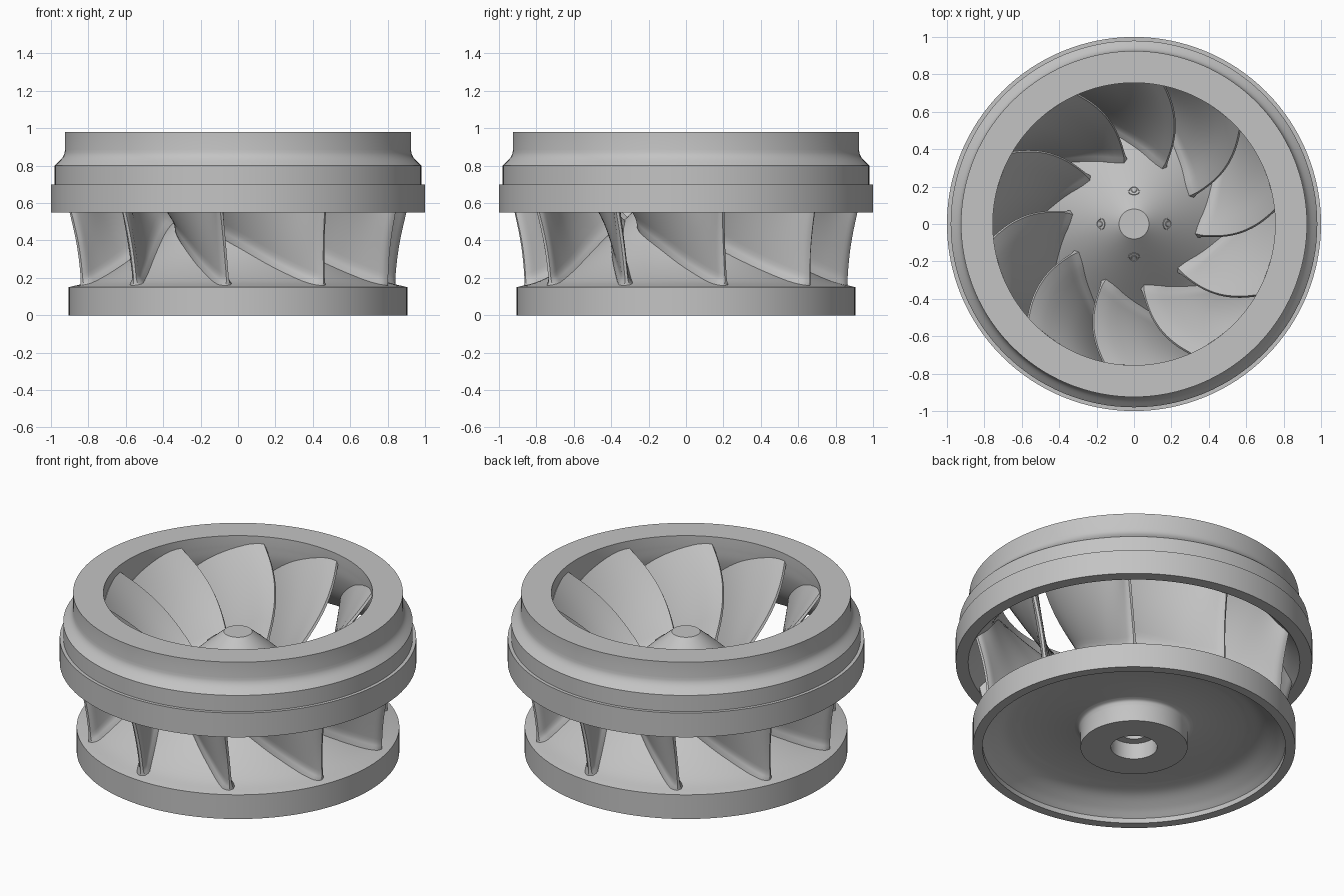
import bpy, bmesh
from math import sin, cos, pi, radians
from mathutils import Vector

cube = bpy.data.objects.get("Cube")
if cube:
    bpy.data.objects.remove(cube, do_unlink=True)

metal = bpy.data.materials.new("grey metal")
metal.use_nodes = True
metal.diffuse_color = (0.55, 0.55, 0.55, 1)
metal.node_tree.nodes["Principled BSDF"].inputs["Base Color"].default_value = (0.55, 0.55, 0.55, 1)


def finish(name, bm, angle=30):
    bmesh.ops.recalc_face_normals(bm, faces=bm.faces)
    mesh = bpy.data.meshes.new(name)
    bm.to_mesh(mesh)
    bm.free()
    mesh.materials.append(metal)
    obj = bpy.data.objects.new(name, mesh)
    bpy.context.collection.objects.link(obj)
    bpy.ops.object.select_all(action='DESELECT')
    obj.select_set(True)
    bpy.context.view_layer.objects.active = obj
    bpy.ops.object.shade_smooth_by_angle(angle=radians(angle))
    return obj


def curve(points, steps=5):
    """Smooth path through (radius, height) points."""
    p = [Vector(q) for q in points]
    p = [2 * p[0] - p[1]] + p + [2 * p[-1] - p[-2]]
    out = []
    for a, b, c, d in zip(p, p[1:], p[2:], p[3:]):
        for i in range(steps):
            t = i / steps
            out.append(0.5 * (2 * b + (c - a) * t + (2 * a - 5 * b + 4 * c - d) * t * t
                              + (3 * b - a - 3 * c + d) * t ** 3))
    return out + [p[-2]]


def sample(path, s):
    """Point at fraction s of a path, extended past its ends."""
    x = s * (len(path) - 1)
    i = min(max(int(x), 0), len(path) - 2)
    return path[i].lerp(path[i + 1], x - i)


def lathe(name, profile, closed=False, segments=128):
    bm = bmesh.new()
    rings = []
    for r, z in profile:
        if r == 0:
            rings.append([bm.verts.new((0, 0, z))] * segments)
        else:
            rings.append([bm.verts.new((r * cos(2 * pi * k / segments),
                                        r * sin(2 * pi * k / segments), z))
                          for k in range(segments)])
    pairs = list(zip(rings, rings[1:])) + ([(rings[-1], rings[0])] if closed else [])
    for a, b in pairs:
        for k in range(segments):
            n = (k + 1) % segments
            bm.faces.new(dict.fromkeys((a[k], a[n], b[n], b[k])))
    return finish(name, bm)


# Hub: sloped top, rim, hollow underside and central boss with stepped bore
hub_top = curve([(0.34, 0.5), (0.47, 0.38), (0.62, 0.27), (0.78, 0.185), (0.905, 0.15)])
dish = curve([(0.85, 0.03), (0.8, 0.07), (0.72, 0.115), (0.62, 0.135)])
boss = curve([(0.335, 0.135), (0.31, 0.125), (0.3, 0.1)], 4)
lathe("hub", [(0, 0.74), (0.08, 0.74), (0.2, 0.635)] + hub_top
      + [(0.905, 0), (0.85, 0)] + dish + boss
      + [(0.3, 0), (0.13, 0), (0.13, 0.1), (0.08, 0.1), (0.08, 0.4), (0, 0.4)])

# Shroud ring: stepped outside, flared inner wall
inner = curve([(0.755, 0.93), (0.765, 0.83), (0.8, 0.72), (0.85, 0.635), (0.925, 0.555)])
flare = curve([(0.98, 0.8), (0.945, 0.835), (0.93, 0.86), (0.925, 0.885)], 4)
lathe("shroud", [(0.755, 0.98)] + inner
      + [(0.93, 0.55), (1, 0.55), (1, 0.7), (0.98, 0.7)] + flare + [(0.925, 0.98)], closed=True)

# Blades: swept surfaces between the hub and the shroud
blade_count, first_angle = 10, 5.5
shroud_path = curve([(0.755, 0.925), (0.765, 0.83), (0.8, 0.72), (0.85, 0.64), (0.92, 0.56)])
hub_path = curve([(0.34, 0.5), (0.47, 0.38), (0.62, 0.27), (0.75, 0.2), (0.86, 0.155)])
along, across = 28, 22


def blade_point(s, t):
    low, high = sample(hub_path, s), sample(shroud_path, s)
    r, z = low.lerp(high, t)
    r -= 0.012 * s * sin(pi * min(max(t, 0), 1))
    # steep at the inlet, nearly radial at the outlet
    sweep = 0.3 * s + 0.7 * (1 - max(0, 1 - s) ** 3.5)
    hub_angle = -16 + 61 * sweep
    turn = hub_angle + (43 * sweep - hub_angle) * t
    turn -= 3 * (1 - s) * sin(pi * t)
    a = radians(turn)
    return Vector((r * cos(a), r * sin(a), z))


def blade_mesh():
    bm = bmesh.new()
    sides = []
    for side in (-1, 1):
        grid = []
        for i in range(along + 1):
            s, row = i / along, []
            # thin, rounded leading and trailing ends
            taper = min(1, 0.4 + 12 * min(s, 1 - s))
            for j in range(across + 1):
                t = -0.04 + 1.07 * j / across
                # root fillet against the hub
                half = side * taper * (0.018 + 0.022 * max(0, 1 - max(t, 0) / 0.12) ** 2)
                ds = blade_point(s + 0.01, t) - blade_point(s - 0.01, t)
                dt = blade_point(s, t + 0.01) - blade_point(s, t - 0.01)
                row.append(bm.verts.new(blade_point(s, t) + ds.cross(dt).normalized() * half))
            grid.append(row)
        for a, b in zip(grid, grid[1:]):
            for j in range(across):
                bm.faces.new((a[j], a[j + 1], b[j + 1], b[j]))
        sides.append(grid)
    border = ([(i, 0) for i in range(along)] + [(along, j) for j in range(across)]
              + [(i, across) for i in range(along, 0, -1)] + [(0, j) for j in range(across, 0, -1)])
    p, q = sides
    for (i, j), (k, l) in zip(border, border[1:] + border[:1]):
        bm.faces.new((p[i][j], p[k][l], q[k][l], q[i][j]))
    return bm


blade = finish("blade_1", blade_mesh(), 50)
blade.rotation_euler.z = radians(first_angle)
for n in range(1, blade_count):
    copy = bpy.data.objects.new(f"blade_{n + 1}", blade.data)
    copy.rotation_euler.z = radians(first_angle + 360 / blade_count * n)
    bpy.context.collection.objects.link(copy)

# Four bolts with recessed heads, lying flush on the sloped nose
for n in range(4):
    a = n * pi / 2
    bolt = lathe(f"bolt_{n + 1}", [(0.031, -0.02), (0.031, 0.004), (0.024, 0.004), (0.022, 0.001),
                                   (0.014, 0.001), (0.012, 0.004), (0, 0.004)], segments=24)
    bolt.location = (0.178 * cos(a), 0.178 * sin(a), 0.654)
    bolt.rotation_euler = (0, radians(41), a)
